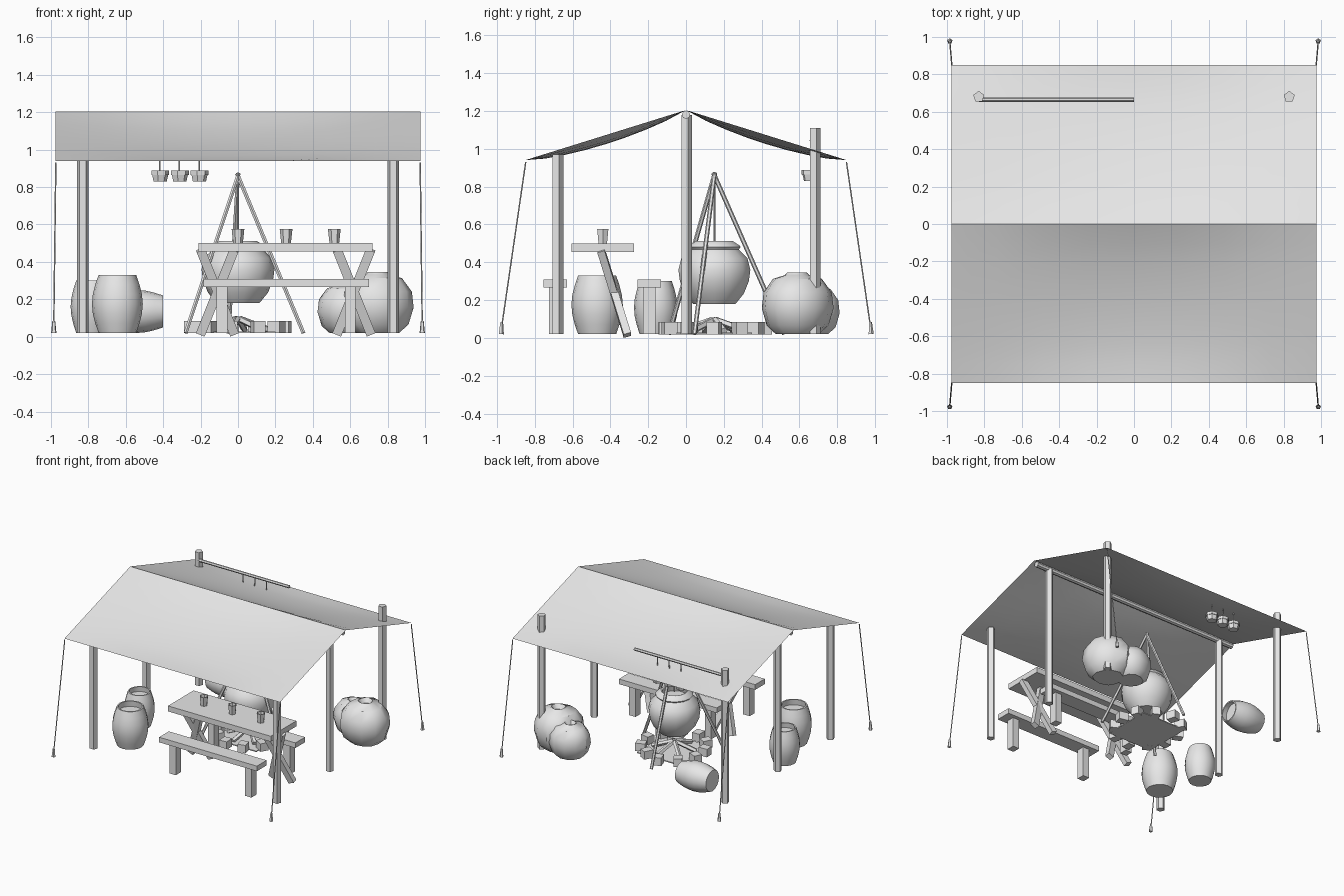
import bpy, bmesh, math, random
from mathutils import Vector, Matrix

if "Cube" in bpy.data.objects:
    bpy.data.objects.remove(bpy.data.objects["Cube"])
random.seed(4)
GROUND = 0.02

grey = bpy.data.materials.new("light_grey")
grey.use_nodes = True
grey.diffuse_color = (0.8, 0.8, 0.8, 1)
grey.node_tree.nodes["Principled BSDF"].inputs["Base Color"].default_value = (0.8, 0.8, 0.8, 1)


def finish(name, bm, smooth=None, normals=True):
    if normals:
        bmesh.ops.recalc_face_normals(bm, faces=bm.faces)
    mesh = bpy.data.meshes.new(name)
    bm.to_mesh(mesh)
    bm.free()
    mesh.materials.append(grey)
    ob = bpy.data.objects.new(name, mesh)
    bpy.context.scene.collection.objects.link(ob)
    if smooth:
        bpy.ops.object.select_all(action='DESELECT')
        ob.select_set(True)
        bpy.context.view_layer.objects.active = ob
        bpy.ops.object.shade_smooth_by_angle(angle=math.radians(smooth))
    return ob


def box(name, centre, size, turn=0):
    bm = bmesh.new()
    m = Matrix.Translation(centre) @ Matrix.Rotation(turn, 4, 'Z') @ Matrix.Diagonal((*size, 1))
    bmesh.ops.create_cube(bm, size=1, matrix=m)
    return finish(name, bm)


def frame(a, b):
    """Matrix at the middle of a-b with local z along it."""
    a, b = Vector(a), Vector(b)
    z = (b - a).normalized()
    x = Vector((0, 1, 0)).cross(z).normalized()
    rot = Matrix((x, z.cross(x), z)).transposed().to_4x4()
    return Matrix.Translation((a + b) / 2) @ rot, (b - a).length


def rod(name, a, b, r, sides=6, r2=None):
    bm = bmesh.new()
    m, length = frame(a, b)
    bmesh.ops.create_cone(bm, cap_ends=True, segments=sides, radius1=r,
                          radius2=r if r2 is None else r2, depth=length, matrix=m)
    return finish(name, bm)


def board(name, a, b, width, depth):
    bm = bmesh.new()
    m, length = frame(a, b)
    bmesh.ops.create_cube(bm, size=1, matrix=m @ Matrix.Diagonal((width, depth, length, 1)))
    return finish(name, bm)


def lathe(name, profile, sides, place, smooth=None, lump=0.0):
    bm = bmesh.new()
    rings = []
    for r, z in profile:
        ring = []
        for i in range(sides):
            a = math.tau * i / sides
            k = r * (1 + lump * math.cos(3 * a + 1))
            ring.append(bm.verts.new((k * math.cos(a), k * math.sin(a), z)))
        rings.append(ring)
    for lo, hi in zip(rings, rings[1:]):
        for i in range(sides):
            j = (i + 1) % sides
            bm.faces.new((lo[i], lo[j], hi[j], hi[i]))
    bm.faces.new(rings[0][::-1])
    bm.faces.new(rings[-1])
    bm.transform(place)
    return finish(name, bm, smooth)


def at(x, y, z=GROUND):
    return Matrix.Translation((x, y, z))


# Canopy: two sagging panels meeting at a sharp ridge
for side, label in ((-1, "front"), (1, "back")):
    bm = bmesh.new()
    n = 8
    grid = []
    for i in range(n + 1):
        u = i / n
        row = []
        for j in range(n + 1):
            v = j / n
            sag = 0.048 * math.sin(math.pi * u) * math.sin(math.pi * v) ** 0.7 if 0 < j < n else 0
            row.append(bm.verts.new((-0.975 + 1.95 * u, side * 0.85 * v, 1.205 - 0.265 * v - sag)))
        grid.append(row)
    for i in range(n):
        for j in range(n):
            q = [grid[i][j], grid[i + 1][j], grid[i + 1][j + 1], grid[i][j + 1]]
            bm.faces.new(q if side > 0 else q[::-1])
    finish("canopy_" + label, bm, 40, False)

# Posts, ridge pole, guy ropes and stakes
rod("ridge_pole", (-0.955, 0, 1.18), (0.955, 0, 1.18), 0.022, 8)
for s, label in ((-1, "right"), (1, "left")):
    for y, top, row in ((-0.68, 0.97, "front"), (0, 1.18, "middle"), (0.68, 1.11, "back")):
        rod(f"{row}_{label}_post", (s * 0.83, y, GROUND), (s * 0.83, y, top), 0.031, 5)
    for t, row in ((-1, "front"), (1, "back")):
        rod(f"{row}_{label}_rope", (s * 0.985, t * 0.975, 0.06), (s * 0.974, t * 0.848, 0.93), 0.004, 5)
        rod(f"{row}_{label}_stake", (s * 0.985, t * 0.978, GROUND), (s * 0.985, t * 0.975, 0.085),
            0.015, 5, 0.008)

# Table with tilted crossed legs
box("table_top", (0.255, -0.44, 0.478), (0.93, 0.33, 0.045))
for cx in (-0.11, 0.62):
    for d in (-0.09, 0.09):
        board("table_leg", (cx + d, -0.45, 0.465), (cx - d, -0.31, 0.015), 0.05, 0.04)

# Benches
for y, label in ((-0.692, "front"), (-0.195, "back")):
    box(label + "_bench_seat", (0.257, y, 0.287), (0.885, 0.125, 0.042))
    for x in (-0.085, 0.6):
        box(label + "_bench_leg", (x, y, 0.145), (0.058, 0.065, 0.25))

# Cups on the table
for x in (0.0, 0.257, 0.515):
    lathe("table_cup", [(0.026, 0), (0.034, 0.075), (0.028, 0.075), (0.022, 0.015)], 6,
          at(x, -0.44, 0.5))

# Rod with hanging cups
rod("hanging_rod", (-0.83, 0.665, 1.045), (0, 0.665, 1.045), 0.012, 6)
for x in (-0.418, -0.313, -0.208):
    rod("cup_hook", (x, 0.66, 0.86), (x, 0.665, 1.045), 0.004, 5)
    lathe("hanging_cup", [(0.037, 0), (0.045, 0.035), (0.05, 0.035), (0.05, 0.058),
                          (0.042, 0.058), (0.032, 0.008)], 7, at(x, 0.66, 0.83))

# Barrels, two standing open and one on its side
def barrel(name, r, h, place):
    outer = [(r * (0.74 + 0.26 * math.sin(math.pi * k / 6)), h * k / 6) for k in range(7)]
    inner = [(r * 0.66, h), (r * 0.7, h * 0.85)]
    lathe(name, outer + inner, 16, place, 35)


barrel("large_barrel", 0.136, 0.31, at(-0.645, -0.47))
barrel("small_barrel", 0.115, 0.28, at(-0.78, -0.16))
barrel("fallen_barrel", 0.115, 0.28, at(-0.68, 0.63, 0.135) @ Matrix.Rotation(math.pi / 2, 4, 'Y'))

# Tripod, chain and cooking pot
apex = Vector((0, 0.15, 0.86))
for foot in ((0.35, 0.045, GROUND), (-0.28, -0.09, GROUND), (-0.05, 0.52, GROUND)):
    f = Vector(foot)
    rod("tripod_leg", f, apex + (apex - f) * 0.015, 0.012, 6)
rod("pot_chain", (0, 0.15, 0.5), (0, 0.15, 0.86), 0.005, 5)
lathe("cooking_pot", [(0.115, 0.18), (0.16, 0.235), (0.187, 0.3), (0.195, 0.36), (0.18, 0.42),
                      (0.132, 0.468), (0.142, 0.48), (0.138, 0.488), (0.1, 0.512),
                      (0.09, 0.508), (0.1, 0.46)], 14, at(0, 0.15, 0), 40)

# Campfire: ash bed, ring of stones, leaning logs
box("ash_bed", (0, 0.15, 0.024), (0.4, 0.4, 0.008))
for i in range(11):
    a = math.tau * i / 11
    r = 0.25 + random.uniform(-0.015, 0.015)
    box("hearth_stone", (r * math.cos(a), 0.15 + r * math.sin(a), 0.052),
        (0.075, 0.065, 0.065), a + random.uniform(-0.3, 0.3))
for i in range(6):
    a = math.tau * (i + 0.3) / 6
    c, s = math.cos(a), math.sin(a)
    rod("fire_log", (0.17 * c, 0.15 + 0.17 * s, 0.038), (0.01 * c, 0.15 + 0.01 * s, 0.095), 0.018, 5)

# Grain sacks with gathered necks
sack = [(0.6, 0), (0.86, 0.14), (1, 0.42), (0.95, 0.68), (0.68, 0.9),
        (0.34, 0.96), (0.28, 1), (0.16, 0.9)]
for name, x, y, r, h, turn in (("large_sack", 0.745, 0.585, 0.19, 0.325, 0.0),
                               ("small_sack", 0.585, 0.66, 0.155, 0.265, 1.3)):
    lathe(name, [(a * r, b * h) for a, b in sack], 11,
          at(x, y) @ Matrix.Rotation(turn, 4, 'Z'), 38, 0.04)
